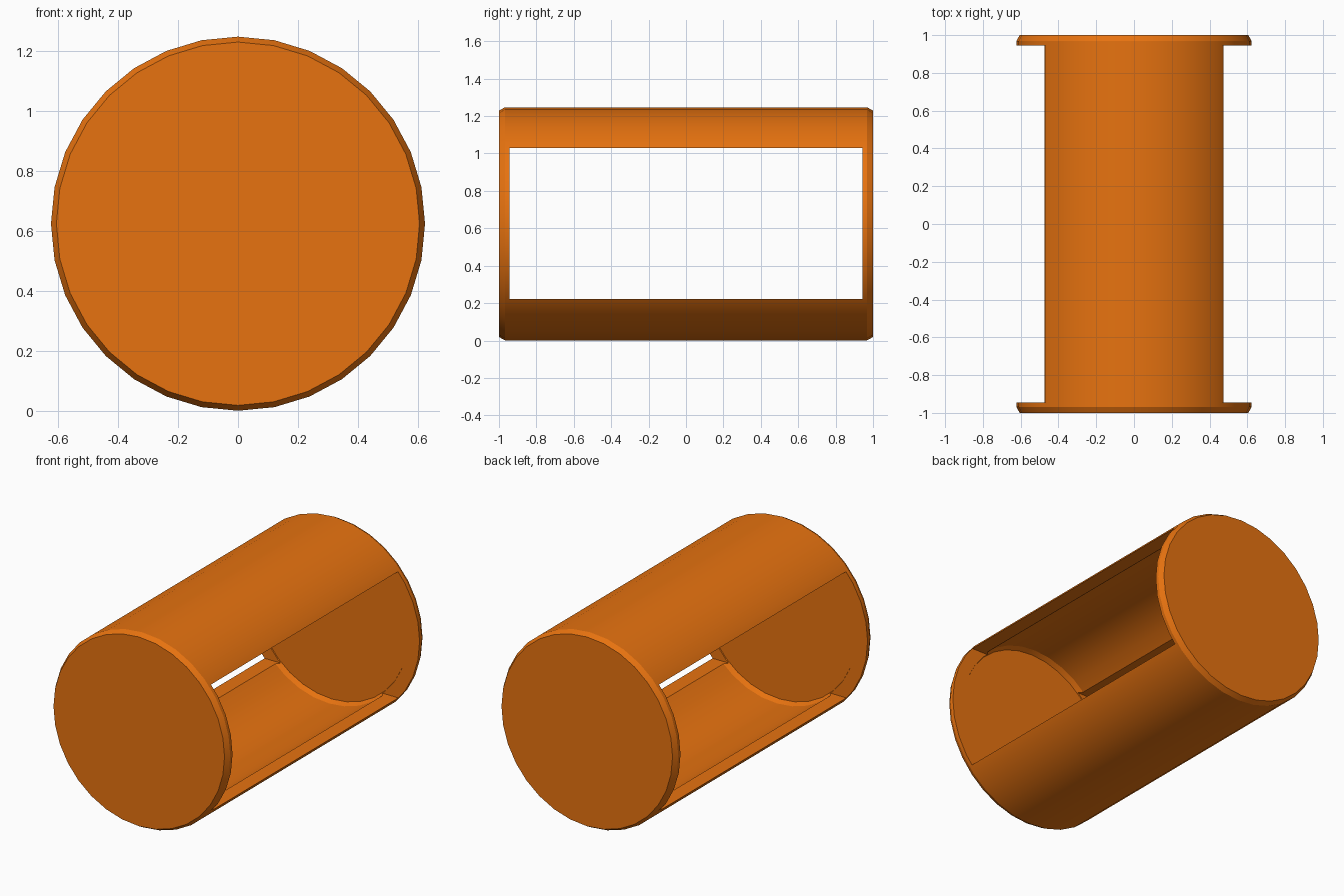
import bpy, bmesh
from math import sin, cos, pi, radians

if "Cube" in bpy.data.objects:
    bpy.data.objects.remove(bpy.data.objects["Cube"])

SIDES = 32
CENTRE_Z = 0.624


def chamfered_drum(name, radius, half_len, inset, bevel_len):
    """Closed cylinder along y with chamfered ends."""
    profile = [(radius - inset, -half_len), (radius, -half_len + bevel_len),
               (radius, half_len - bevel_len), (radius - inset, half_len)]
    bm = bmesh.new()
    rings = []
    for r, y in profile:
        rings.append([bm.verts.new((r * sin(2 * pi * i / SIDES), y,
                                    CENTRE_Z + r * cos(2 * pi * i / SIDES)))
                      for i in range(SIDES)])
    for a, b in zip(rings, rings[1:]):
        for i in range(SIDES):
            j = (i + 1) % SIDES
            bm.faces.new((a[i], a[j], b[j], b[i]))
    bm.faces.new(rings[0])
    bm.faces.new(rings[-1])
    return finish(name, bm)


def box(name, size, centre):
    bm = bmesh.new()
    bmesh.ops.create_cube(bm, size=1)
    bmesh.ops.scale(bm, vec=size, verts=bm.verts)
    bmesh.ops.translate(bm, vec=centre, verts=bm.verts)
    return finish(name, bm)


def finish(name, bm):
    bmesh.ops.recalc_face_normals(bm, faces=bm.faces)
    mesh = bpy.data.meshes.new(name)
    bm.to_mesh(mesh)
    bm.free()
    obj = bpy.data.objects.new(name, mesh)
    bpy.context.collection.objects.link(obj)
    return obj


def cut(target, cutter):
    mod = target.modifiers.new("cut", 'BOOLEAN')
    mod.operation = 'DIFFERENCE'
    mod.solver = 'EXACT'
    mod.object = cutter
    bpy.context.view_layer.objects.active = target
    bpy.ops.object.modifier_apply(modifier=mod.name)
    bpy.data.objects.remove(cutter)


# Hollow drum with closed, chamfered ends
drum = chamfered_drum("drum_shell", 0.623, 1.0, 0.018, 0.032)
cut(drum, chamfered_drum("cavity_cutter", 0.553, 0.95, 0.016, 0.031))

# Window cut straight through both sides
cut(drum, box("window_cutter", (2, 1.89, 0.806), (0, 0, CENTRE_Z + 0.002)))

# Orange finish
orange = bpy.data.materials.new("orange")
orange.diffuse_color = (0.8, 0.17, 0.005, 1)
orange.use_nodes = True
orange.node_tree.nodes["Principled BSDF"].inputs["Base Color"].default_value = orange.diffuse_color
drum.data.materials.clear()
drum.data.materials.append(orange)

bpy.ops.object.select_all(action='DESELECT')
drum.select_set(True)
bpy.context.view_layer.objects.active = drum
bpy.ops.object.shade_smooth_by_angle(angle=radians(20))
